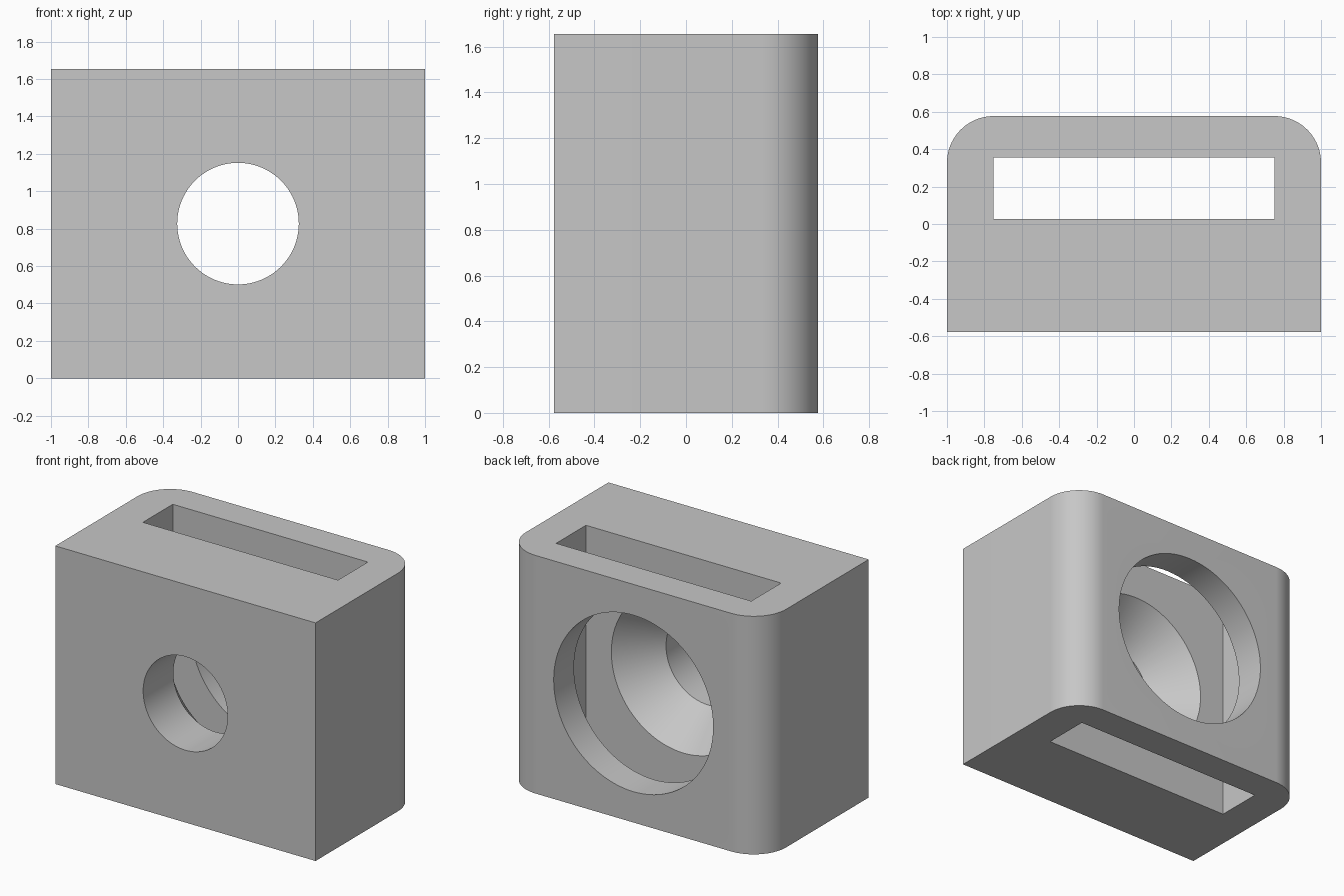
import bpy, bmesh, math

WIDTH, DEPTH, HEIGHT = 2.0, 1.154, 1.654
CORNER = 0.25
MID_Z = HEIGHT / 2

if "Cube" in bpy.data.objects:
    bpy.data.objects.remove(bpy.data.objects["Cube"], do_unlink=True)

grey = bpy.data.materials.new("light grey")
grey.use_nodes = True
colour = (0.57, 0.57, 0.57, 1)
grey.diffuse_color = colour
grey.node_tree.nodes["Principled BSDF"].inputs["Base Color"].default_value = colour


def make_object(name, bm):
    bmesh.ops.recalc_face_normals(bm, faces=bm.faces)
    mesh = bpy.data.meshes.new(name)
    bm.to_mesh(mesh)
    bm.free()
    mesh.materials.append(grey)
    obj = bpy.data.objects.new(name, mesh)
    bpy.context.collection.objects.link(obj)
    return obj


def prism(name, outline, z0, z1):
    """Extrude a flat outline from z0 up to z1."""
    bm = bmesh.new()
    face = bm.faces.new([bm.verts.new((x, y, z0)) for x, y in outline])
    top = bmesh.ops.extrude_face_region(bm, geom=[face])["geom"]
    verts = [g for g in top if isinstance(g, bmesh.types.BMVert)]
    bmesh.ops.translate(bm, vec=(0, 0, z1 - z0), verts=verts)
    return make_object(name, bm)


def lathe_y(name, profile, sides=96):
    """Closed solid of revolution about the front-to-back axis."""
    bm = bmesh.new()
    rings = []
    for r, y in profile:
        angles = [2 * math.pi * i / sides for i in range(sides)]
        rings.append([bm.verts.new((r * math.cos(a), y, MID_Z + r * math.sin(a)))
                      for a in angles])
    for a, b in zip(rings, rings[1:]):
        for i in range(sides):
            j = (i + 1) % sides
            bm.faces.new((a[i], a[j], b[j], b[i]))
    bm.faces.new(rings[0])
    bm.faces.new(rings[-1])
    return make_object(name, bm)


# Block with two rounded back corners
half_w, half_d = WIDTH / 2, DEPTH / 2
outline = [(-half_w, -half_d), (half_w, -half_d)]
for side, start in ((1, 0), (-1, 90)):
    for i in range(25):
        a = math.radians(start + 90 * i / 24)
        outline.append((side * (half_w - CORNER) + CORNER * math.cos(a),
                        half_d - CORNER + CORNER * math.sin(a)))
block = prism("slotted_block", outline, 0, HEIGHT)

# Vertical strap slot running right through
slot_front, slot_back, slot_x = 0.027, 0.355, 0.75
slot = prism("slot_cutter", [(-slot_x, slot_front), (slot_x, slot_front),
                             (slot_x, slot_back), (-slot_x, slot_back)],
             -0.2, HEIGHT + 0.2)

# Front hole, conical countersink and wide rear opening
bore = lathe_y("bore_cutter", [(0.325, -0.8), (0.325, -0.245), (0.581, 0.058),
                               (0.613, 0.2), (0.613, 0.8)])

for cutter in (slot, bore):
    cut = block.modifiers.new(cutter.name, "BOOLEAN")
    cut.operation = "DIFFERENCE"
    cut.solver = "EXACT"
    cut.object = cutter
    cutter.hide_render = True

# Bake the cuts, then shade the curved walls smooth
bpy.ops.object.select_all(action="DESELECT")
block.select_set(True)
bpy.context.view_layer.objects.active = block
for name in [m.name for m in block.modifiers]:
    bpy.ops.object.modifier_apply(modifier=name)
for cutter in (slot, bore):
    bpy.data.objects.remove(cutter, do_unlink=True)
bpy.ops.object.shade_smooth_by_angle(angle=math.radians(30))
